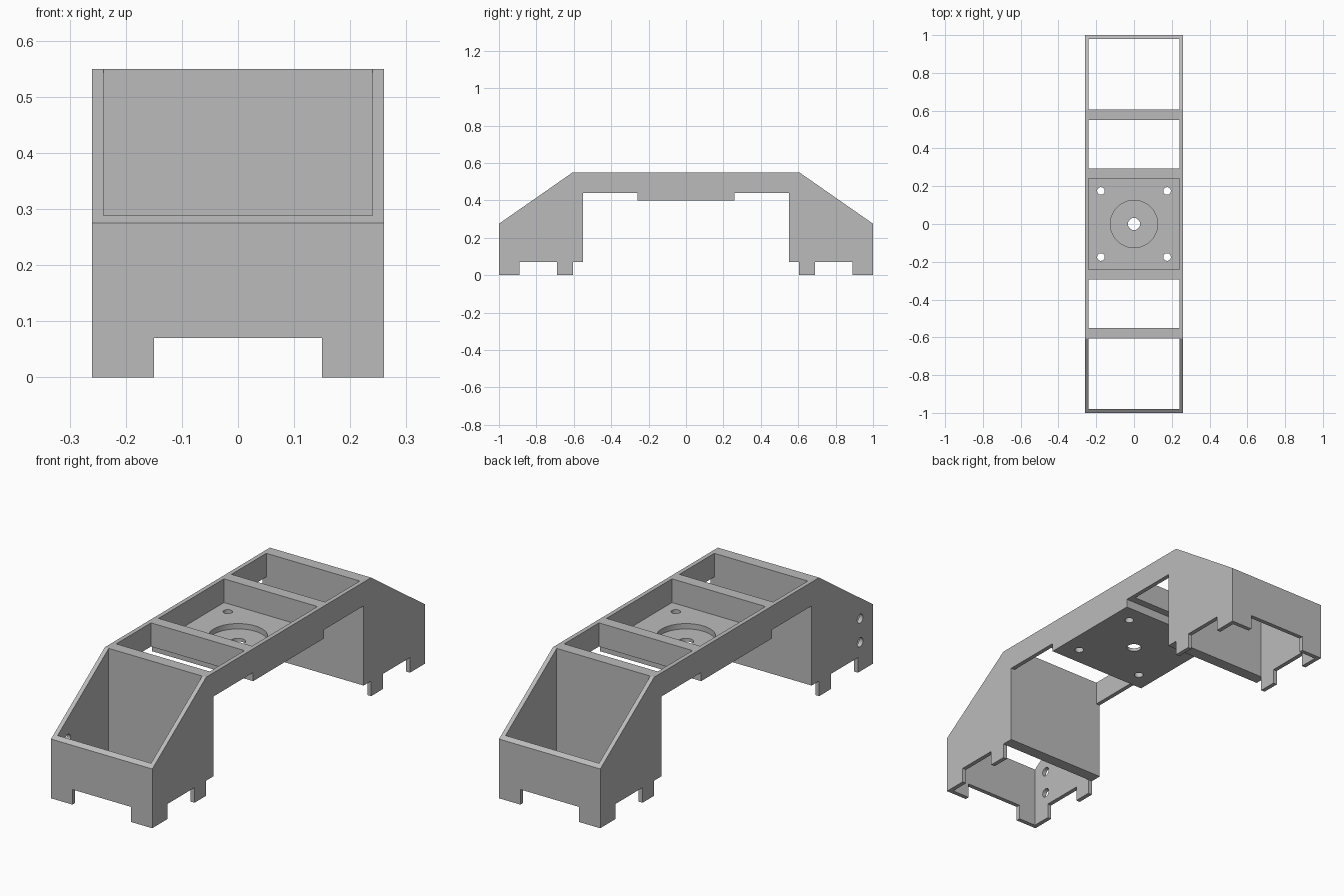
import bpy, bmesh
from math import pi, radians

cube = bpy.data.objects.get("Cube")
if cube:
    bpy.data.objects.remove(cube, do_unlink=True)

grey = bpy.data.materials.new("plain grey")
grey.use_nodes = True
colour = (0.5, 0.5, 0.5, 1)
grey.diffuse_color = colour
grey.node_tree.nodes["Principled BSDF"].inputs["Base Color"].default_value = colour

HALF, INNER, END = 0.26, 0.24, 1.0      # outer and inner half width, half length
TOP, FLOOR, FOOT = 0.55, 0.44, 0.07     # rim, tray floor and foot heights


def add_object(name, bm):
    bmesh.ops.recalc_face_normals(bm, faces=bm.faces)
    mesh = bpy.data.meshes.new(name)
    bm.to_mesh(mesh)
    bm.free()
    mesh.materials.append(grey)
    obj = bpy.data.objects.new(name, mesh)
    bpy.context.collection.objects.link(obj)
    return obj


def cut(cutter):
    """Subtract the cutter from the bracket and discard it."""
    cutter.hide_render = True
    mod = bracket.modifiers.new("cut", "BOOLEAN")
    mod.operation, mod.solver, mod.object = "DIFFERENCE", "EXACT", cutter
    bpy.context.view_layer.objects.active = bracket
    bpy.ops.object.modifier_apply(modifier=mod.name)
    bpy.data.objects.remove(cutter, do_unlink=True)


def cut_box(x0, x1, y0, y1, z0, z1):
    bm = bmesh.new()
    bmesh.ops.create_cube(bm, size=1)
    bmesh.ops.scale(bm, vec=(x1 - x0, y1 - y0, z1 - z0), verts=bm.verts)
    bmesh.ops.translate(bm, vec=((x0 + x1) / 2, (y0 + y1) / 2, (z0 + z1) / 2), verts=bm.verts)
    cut(add_object("box_cutter", bm))


def cut_hole(centre, radius, depth, sideways=False):
    bm = bmesh.new()
    bmesh.ops.create_cone(bm, cap_ends=True, segments=48, radius1=radius, radius2=radius, depth=depth)
    obj = add_object("hole_cutter", bm)
    obj.location = centre
    if sideways:
        obj.rotation_euler.y = pi / 2
    bpy.context.view_layer.update()
    cut(obj)


# Solid body: mirrored side profile extruded across the width
half = [(0.605, TOP), (END, 0.275), (END, 0), (0.89, 0), (0.89, FOOT), (0.69, FOOT),
        (0.69, 0), (0.605, 0), (0.605, FOOT), (0.55, FOOT), (0.55, FLOOR),
        (0.26, FLOOR), (0.26, 0.4)]
profile = half + [(-y, z) for y, z in reversed(half)]
bm = bmesh.new()
side = bm.faces.new([bm.verts.new((-HALF, y, z)) for y, z in profile])
sweep = bmesh.ops.extrude_face_region(bm, geom=[side])["geom"]
bmesh.ops.translate(bm, vec=(2 * HALF, 0, 0),
                    verts=[v for v in sweep if isinstance(v, bmesh.types.BMVert)])
bracket = add_object("mounting_bracket", bm)

# End boxes, windows and gaps between the feet
for s in (-1, 1):
    for near, far in ((0.605, 0.98), (0.295, 0.55)):
        cut_box(-INNER, INNER, *sorted((s * near, s * far)), -1, 1)
    cut_box(-0.15, 0.15, *sorted((s * 0.9, s * 1.1)), -1, FOOT)

# Centre tray with round recess and screw holes
cut_box(-INNER, INNER, -INNER, INNER, FLOOR, 1)
cut_hole((0, 0, 0.515), 0.125, 0.2)
cut_hole((0, 0, 0.4), 0.032, 0.3)
for x in (-0.175, 0.175):
    for y in (-0.175, 0.175):
        cut_hole((x, y, 0.4), 0.02, 0.3)

# Cable holes through one side wall
for z in (0.135, 0.245):
    cut_hole((-0.25, -0.905, z), 0.021, 0.1, sideways=True)

bpy.ops.object.select_all(action="DESELECT")
bracket.select_set(True)
bpy.context.view_layer.objects.active = bracket
bpy.ops.object.shade_smooth_by_angle(angle=radians(30))
